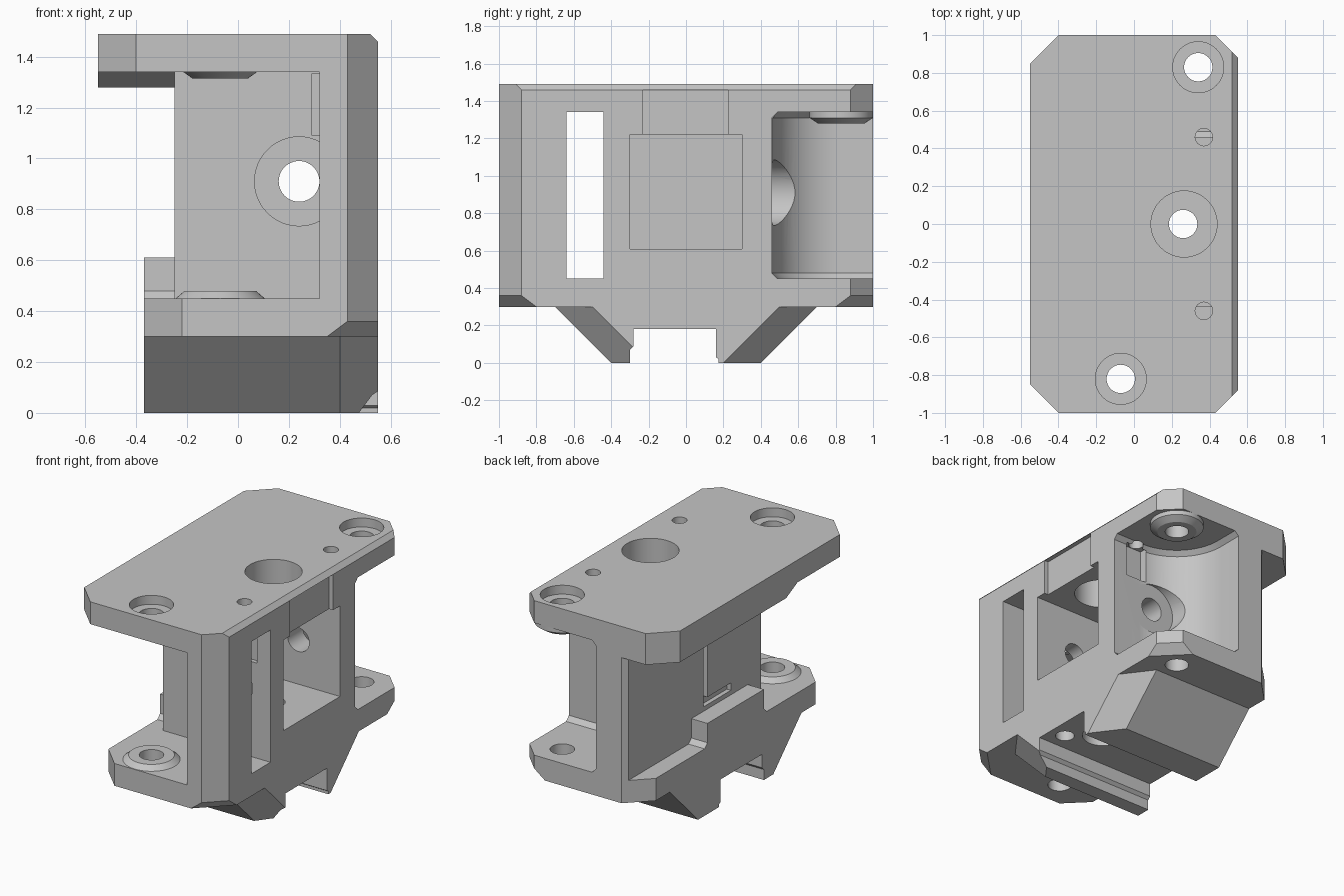
import bpy, bmesh, math

old = bpy.data.objects.get("Cube")
if old:
    bpy.data.objects.remove(old, do_unlink=True)

grey = bpy.data.materials.new("plain_grey")
grey.use_nodes = True
GREY = (0.56, 0.56, 0.56, 1)
grey.diffuse_color = GREY
grey.node_tree.nodes["Principled BSDF"].inputs["Base Color"].default_value = GREY


def loft(name, rings):
    """Closed solid through rings of equal point count."""
    bm = bmesh.new()
    loops = [[bm.verts.new(p) for p in ring] for ring in rings]
    n = len(loops[0])
    for a, b in zip(loops, loops[1:]):
        for i in range(n):
            j = (i + 1) % n
            bm.faces.new((a[i], a[j], b[j], b[i]))
    bm.faces.new(loops[0][::-1])
    bm.faces.new(loops[-1])
    bmesh.ops.recalc_face_normals(bm, faces=bm.faces)
    mesh = bpy.data.meshes.new(name)
    bm.to_mesh(mesh)
    bm.free()
    mesh.materials.append(grey)
    ob = bpy.data.objects.new(name, mesh)
    bpy.context.collection.objects.link(ob)
    return ob


def at_z(pts, z):
    return [(x, y, z) for x, y in pts]


def prism(name, pts, z0, z1):
    return loft(name, [at_z(pts, z0), at_z(pts, z1)])


def box(name, x0, x1, y0, y1, z0, z1):
    return prism(name, [(x0, y0), (x1, y0), (x1, y1), (x0, y1)], z0, z1)


def circle(x, y, r, n=48):
    return [(x + r * math.cos(2 * math.pi * i / n), y + r * math.sin(2 * math.pi * i / n))
            for i in range(n)]


def turned(name, x, y, steps):
    """Vertical round part from (radius, z) steps."""
    return loft(name, [at_z(circle(x, y, r), z) for r, z in steps])


def along_y(name, x, z, r, y0, y1):
    return loft(name, [[(a, y, b) for a, b in circle(x, z, r)] for y in (y0, y1)])


def plate_outline(x0, x1, c0, c1):
    """Rectangle with cut corners, c0 on the right side and c1 on the left."""
    half = [(x0, -1 + c0), (x0 + c0, -1), (x1 - c1, -1), (x1, -1 + c1)]
    return half + [(x, -y) for x, y in reversed(half)]


def combine(body, other, operation):
    other.hide_render = True
    mod = body.modifiers.new(operation, 'BOOLEAN')
    mod.operation = operation
    mod.solver = 'EXACT'
    mod.object = other
    bpy.context.view_layer.objects.active = body
    bpy.ops.object.modifier_apply(modifier=mod.name)
    bpy.data.objects.remove(other, do_unlink=True)


BACK, FRONT = (0.34, 0.83), (-0.07, -0.82)

# Lower flange, with its outer corners bevelled underneath
low = plate_outline(-0.37, 0.55, 0.15, 0.12)
body = loft("bracket_body", [at_z(plate_outline(-0.37, 0.55, 0.15, 0.20), 0.30),
                             at_z(low, 0.36), at_z(low, 0.45)])

# Upper flange, with a bevelled outer edge
up = plate_outline(-0.55, 0.55, 0.15, 0.12)
top = loft("upper_flange", [at_z(up, 1.34), at_z(up, 1.46),
                            at_z(plate_outline(-0.55, 0.52, 0.15, 0.09), 1.49)])

# Side wall and central block
core = prism("core", [(0.32, -1), (0.43, -1), (0.55, -0.88), (0.55, 0.88), (0.43, 1),
                      (-0.22, 1), (-0.25, 0.97), (-0.25, -0.44), (0.32, -0.44)], 0.44, 1.35)


# Thick lip under the upper flange
def lip_ring(y):
    return [(-0.55, y), (-0.2, y), (-0.2, 1), (-0.4, 1), (-0.55, 0.85)]


lip = loft("lip", [at_z(lip_ring(-0.28), 1.28), at_z(lip_ring(-0.40), 1.34),
                   at_z(lip_ring(-0.40), 1.36)])


# Raised ledge
def ledge_ring(h):
    return [(-0.37, -h), (-0.2, -h), (-0.2, h), (-0.37, h)]


ledge = loft("ledge", [at_z(ledge_ring(0.33), 0.40), at_z(ledge_ring(0.33), 0.45),
                       at_z(ledge_ring(0.30), 0.48), at_z(ledge_ring(0.30), 0.61)])


# Tapered foot
def foot_ring(h):
    return [(-0.37, -h), (0.40, -h), (0.55, 0.2 - h), (0.55, h - 0.2), (0.40, h), (-0.37, h)]


foot = loft("foot", [at_z(foot_ring(0.40), 0), at_z(foot_ring(0.70), 0.30)])

for part in (core, top, lip, ledge, foot):
    combine(body, part, 'UNION')


# Rounded corner pocket, narrowed at floor and ceiling
def pocket_ring(r):
    x, y = BACK
    arc = [(x + r * math.cos(t), y + r * math.sin(t))
           for t in (math.pi * (1 + i / 40) for i in range(21))]
    return arc + [(0.8, y - r), (0.8, 1.2), (x - r, 1.2)]


cutters = [
    loft("pocket", [at_z(pocket_ring(0.34), 0.45), at_z(pocket_ring(0.37), 0.48),
                    at_z(pocket_ring(0.37), 1.31), at_z(pocket_ring(0.34), 1.34)]),
    # Wall slot, square chamber and shallow panel above it
    box("slot", 0.2, 0.7, -0.64, -0.44, 0.45, 1.34),
    box("chamber", -0.05, 0.7, -0.30, 0.30, 0.61, 1.22),
    box("panel", 0.52, 0.7, -0.23, 0.225, 1.20, 1.46),
    # Thin L-shaped groove
    box("groove_upright", -0.3, -0.22, 0.13, 0.17, 0.64, 1.27),
    box("groove_foot", -0.3, -0.22, -0.12, 0.14, 0.64, 0.69),
    # Shaft bore with spot faces
    along_y("shaft_bore", 0.24, 0.91, 0.08, -0.6, 0.7),
    along_y("front_spot", 0.24, 0.91, 0.175, -0.55, -0.40),
    along_y("back_spot", 0.24, 0.91, 0.175, 0.46, 0.75),
]

# Channel through the foot
channel = [(-0.30, -0.1), (-0.30, 0.07), (-0.28, 0.09), (-0.28, 0.18),
           (0.16, 0.18), (0.16, 0.03), (0.175, 0.02), (0.175, -0.1)]
cutters.append(loft("channel", [[(x, y, z) for y, z in channel] for x in (-0.7, 0.7)]))

# Tie notches under the two small holes
for y in (-0.44, 0.44):
    cutters.append(box("notch", 0.29, 0.45, y - 0.03, y + 0.03, 1.09, 1.335))
for c in cutters:
    combine(body, c, 'DIFFERENCE')

# Screw bosses
bosses = [
    turned("back_boss", *BACK, [(0.125, 1.28), (0.17, 1.31), (0.17, 1.36)]),
    turned("front_upper_boss", *FRONT, [(0.11, 1.315), (0.145, 1.34), (0.145, 1.36)]),
    turned("front_lower_boss", *FRONT, [(0.175, 0.42), (0.175, 0.45), (0.14, 0.48)]),
]
for b in bosses:
    combine(body, b, 'UNION')

# Vertical holes
holes = [
    turned("centre_opening", 0.265, 0, [(0.175, 1.1), (0.175, 1.6)]),
    turned("centre_hole", 0.26, 0, [(0.075, 0.1), (0.075, 0.8)]),
    turned("centre_counterbore", 0.26, 0, [(0.13, 0.1), (0.13, 0.25)]),
    turned("channel_hole", 0.44, -0.16, [(0.06, 0.1), (0.06, 0.35)]),
]
for x, y in (BACK, FRONT):
    holes.append(turned("screw_hole", x, y, [(0.075, 0.1), (0.075, 1.6)]))
    holes.append(turned("counterbore", x, y, [(0.135, 1.43), (0.135, 1.6)]))
for y in (-0.46, 0.46):
    holes.append(turned("small_hole", 0.37, y, [(0.046, 1.2), (0.046, 1.6)]))
for h in holes:
    combine(body, h, 'DIFFERENCE')

# Smooth the bores, keep the machined edges sharp
bpy.ops.object.select_all(action='DESELECT')
body.select_set(True)
bpy.context.view_layer.objects.active = body
bpy.ops.object.shade_smooth_by_angle(angle=math.radians(25))
